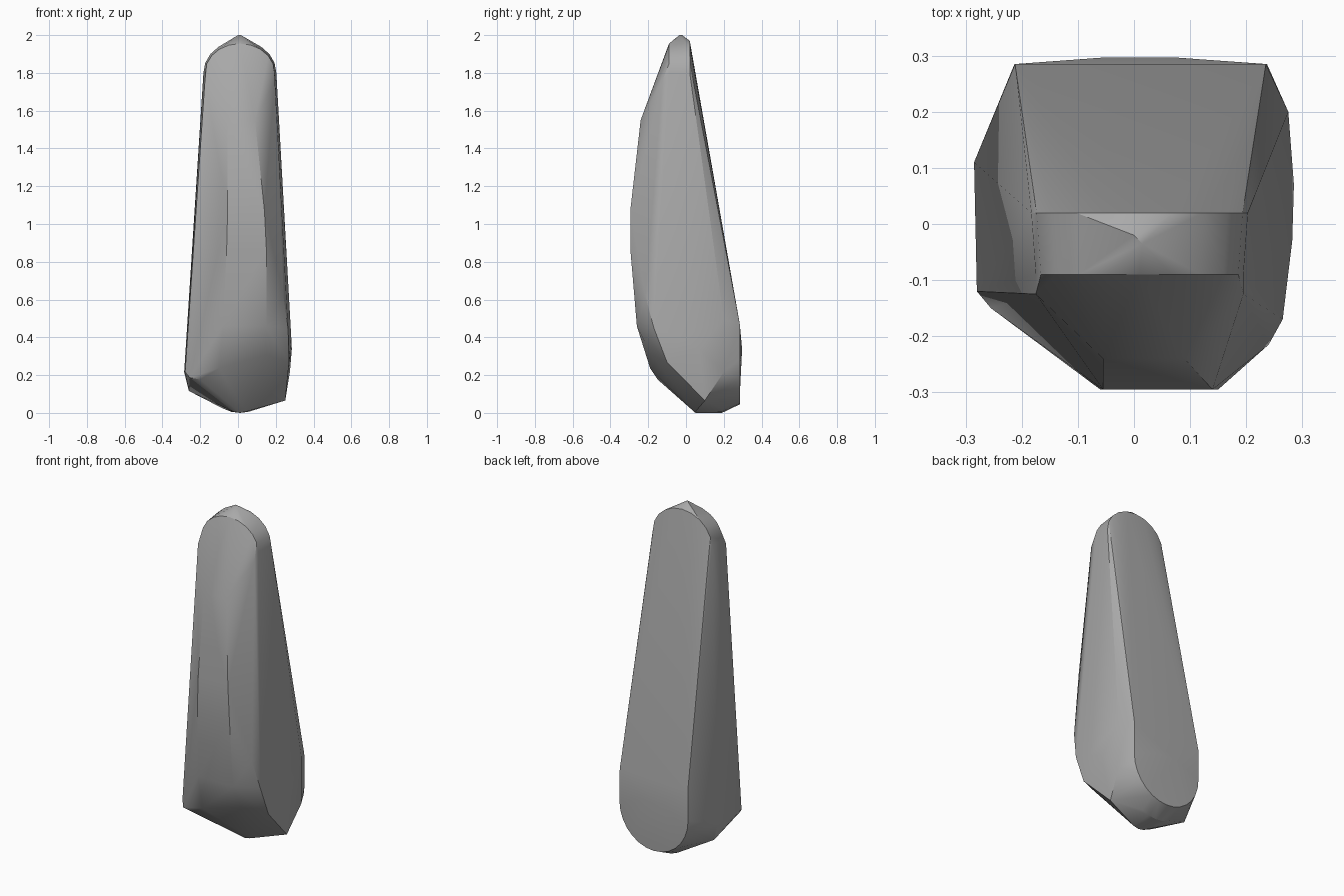
import bpy, bmesh, math

cube = bpy.data.objects.get("Cube")
if cube:
    bpy.data.objects.remove(cube, do_unlink=True)

stone = bpy.data.materials.new("grey stone")
stone.use_nodes = True
grey = (0.4, 0.4, 0.4, 1)
stone.diffuse_color = grey
stone.node_tree.nodes["Principled BSDF"].inputs["Base Color"].default_value = grey


def arc(cx, cz, rx, rz, start, end, steps, y):
    """Points along an elliptical arc in an upright plane."""
    turn = [math.radians(start + (end - start) * i / steps) for i in range(steps + 1)]
    return [(cx + rx * math.cos(a), y, cz + rz * math.sin(a)) for a in turn]


points = []

# front ridge: left edge, right edge, depth, height
for left, right, y, z in [(-.055, .09, -.24, 1.55), (-.055, .14, -.295, 1.07),
                          (-.06, .15, -.295, .87), (-.08, .15, -.26, .46)]:
    points += [(left, y, z), (right, y, z)]

# crown: rounded outline at the back, smaller one in front, and the peak
points += arc(.01, 1.8, .193, .17, 0, 180, 10, .02)
points += arc(.01, 1.8, .185, .155, 0, 180, 10, -.09)
points += [(-.175, -.125, 1.76), (.195, -.125, 1.76)]
points += [(0, -.02, 2), (.015, -.035, 2)]

# back: upright round heel pad below the sloping face
points += arc(.012, .285, .225, .235, 180, 360, 14, .285)
points += [(-.212, .285, .47), (.235, .285, .47), (-.05, .297, .34), (.07, .297, .34)]

# underside: rounded keel
points += arc(.01, .22, .2, .215, 230, 310, 6, .19)
points += arc(.01, .2, .13, .195, 240, 300, 4, .05)

# left and right flanks
points += [(.275, .2, .5), (.275, .2, .22), (.285, .07, .34), (.282, -.03, .4),
           (.27, -.1, .27), (.265, -.17, .45), (.24, -.215, .62), (.25, .1, .07)]
points += [(-.285, .11, .22), (-.26, .11, .12), (-.28, -.12, .22),
           (-.255, -.15, .19), (-.2, -.15, .18)]

# rounded brow above the slanted front underside
points += [(-.1, -.19, .24), (-.02, -.2, .295), (.06, -.205, .32), (.15, -.185, .31)]

bm = bmesh.new()
for p in points:
    bm.verts.new(p)
hull = bmesh.ops.convex_hull(bm, input=bm.verts)
spare = {g for g in hull["geom_interior"] + hull["geom_unused"]
         if isinstance(g, bmesh.types.BMVert)}
bmesh.ops.delete(bm, geom=list(spare), context="VERTS")
bmesh.ops.dissolve_limit(bm, angle_limit=math.radians(2), verts=bm.verts, edges=bm.edges)

# stand on the ground
lowest = min(v.co.z for v in bm.verts)
for v in bm.verts:
    if v.co.z < .6:
        v.co.z -= lowest * (1 - v.co.z / .6)
bmesh.ops.recalc_face_normals(bm, faces=bm.faces)

mesh = bpy.data.meshes.new("faceted_stone")
bm.to_mesh(mesh)
bm.free()
mesh.materials.append(stone)
body = bpy.data.objects.new("faceted_stone", mesh)
bpy.context.collection.objects.link(body)
bpy.context.view_layer.objects.active = body
body.select_set(True)
bpy.ops.object.shade_smooth_by_angle(angle=math.radians(25))
